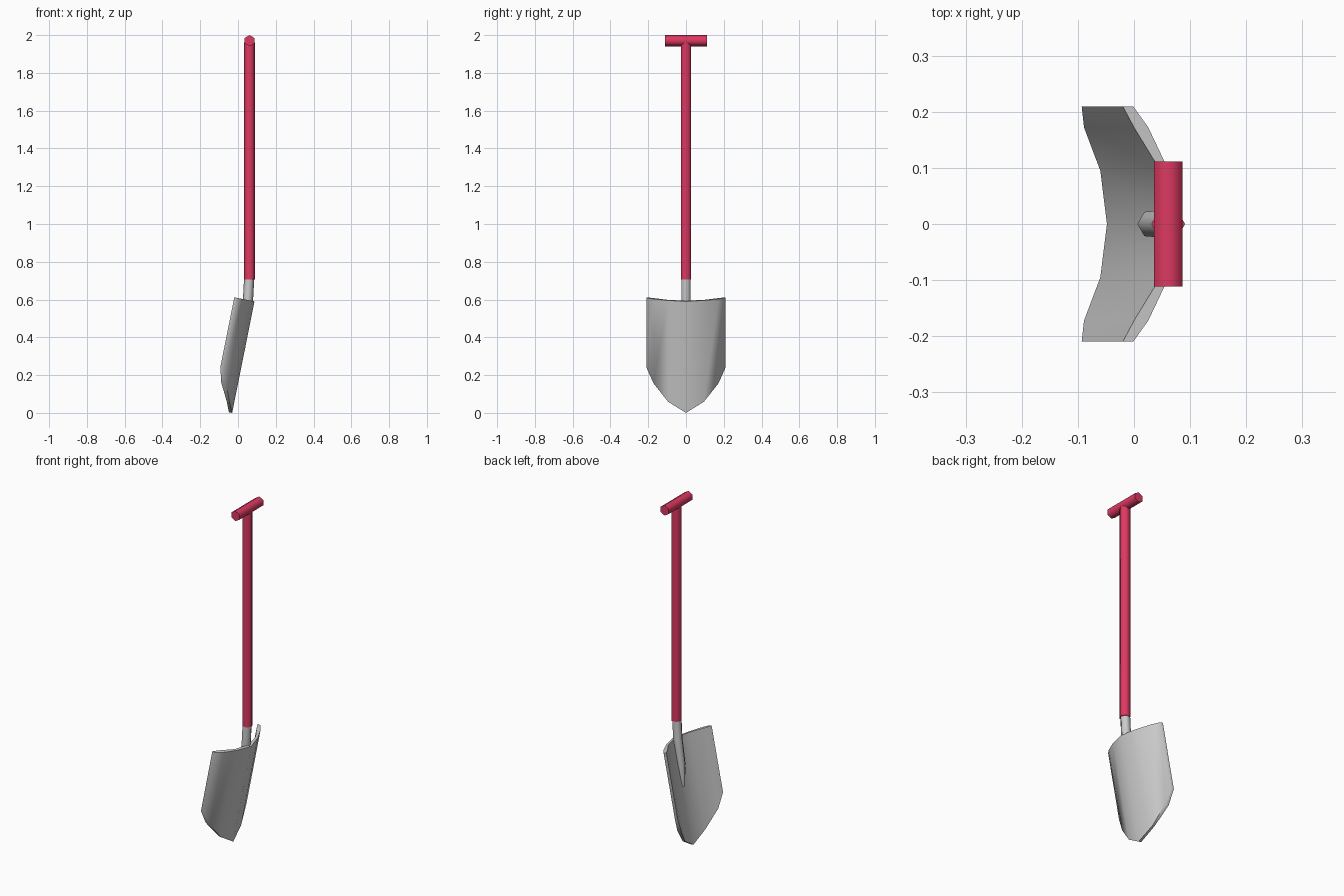
import bpy, math

if "Cube" in bpy.data.objects:
    bpy.data.objects.remove(bpy.data.objects["Cube"])

red = bpy.data.materials.new("red_paint")
red.diffuse_color = (0.72, 0.04, 0.12, 1)
red.use_nodes = True
red.node_tree.nodes["Principled BSDF"].inputs["Base Color"].default_value = red.diffuse_color


def make(name, verts, faces, mat=None):
    me = bpy.data.meshes.new(name)
    me.from_pydata(verts, [], faces)
    ob = bpy.data.objects.new(name, me)
    bpy.context.collection.objects.link(ob)
    if mat:
        me.materials.append(mat)
    bpy.ops.object.select_all(action='DESELECT')
    ob.select_set(True)
    bpy.context.view_layer.objects.active = ob
    bpy.ops.object.mode_set(mode='EDIT')
    bpy.ops.mesh.select_all(action='SELECT')
    bpy.ops.mesh.normals_make_consistent(inside=False)
    bpy.ops.object.mode_set(mode='OBJECT')
    bpy.ops.object.shade_smooth_by_angle(angle=math.radians(62))
    return ob


def loft(name, rings, mat=None):
    """Capped tube through rings that share one vertex count."""
    n = len(rings[0])
    verts = [v for r in rings for v in r]
    faces = [(i * n + k, i * n + (k + 1) % n, (i + 1) * n + (k + 1) % n, (i + 1) * n + k)
             for i in range(len(rings) - 1) for k in range(n)]
    faces += [tuple(range(n)), tuple(range(len(verts) - n, len(verts)))]
    return make(name, verts, faces, mat)


def hexagon(r):
    return [(r * math.cos(k * math.pi / 3), r * math.sin(k * math.pi / 3)) for k in range(6)]


# Blade: curved sheet leaning along a tilted axis
TILT = math.radians(11.3)
S, C = math.sin(TILT), math.cos(TILT)
TOP = 0.596
# half width, inner offset, outer offset, lower end along the blade
half = [(0, -.048, -.030, -.006), (.095, -.071, -.056, .049),
        (.172, -.119, -.093, .141), (.209, -.139, -.120, .220)]
cols = [(-y, a, b, u) for y, a, b, u in half[:0:-1]] + half


def place(y, n, u):
    return (n * C + u * S, y, -n * S + u * C)


rings = [[place(y, a, u), place(y, b, u), place(y, b, TOP), place(y, a, TOP)]
         for y, a, b, u in cols]
loft("blade", rings)

# Socket: bends at the blade top and sinks into the blade
path = [(.022, .33, .014), (.031, .45, .025), (.053, .60, .027), (.059, .71, .027)]
loft("socket", [[(cx + x, y, z) for x, y in hexagon(r)] for cx, z, r in path])

# Shaft and cross grip
AX = .061
loft("shaft", [[(AX + x, y, z) for x, y in hexagon(.030)] for z in (.705, 1.96)], red)
loft("cross_grip", [[(AX + x, y, 1.9705 + z) for z, x in hexagon(.0295)]
                    for y in (-.111, .111)], red)
